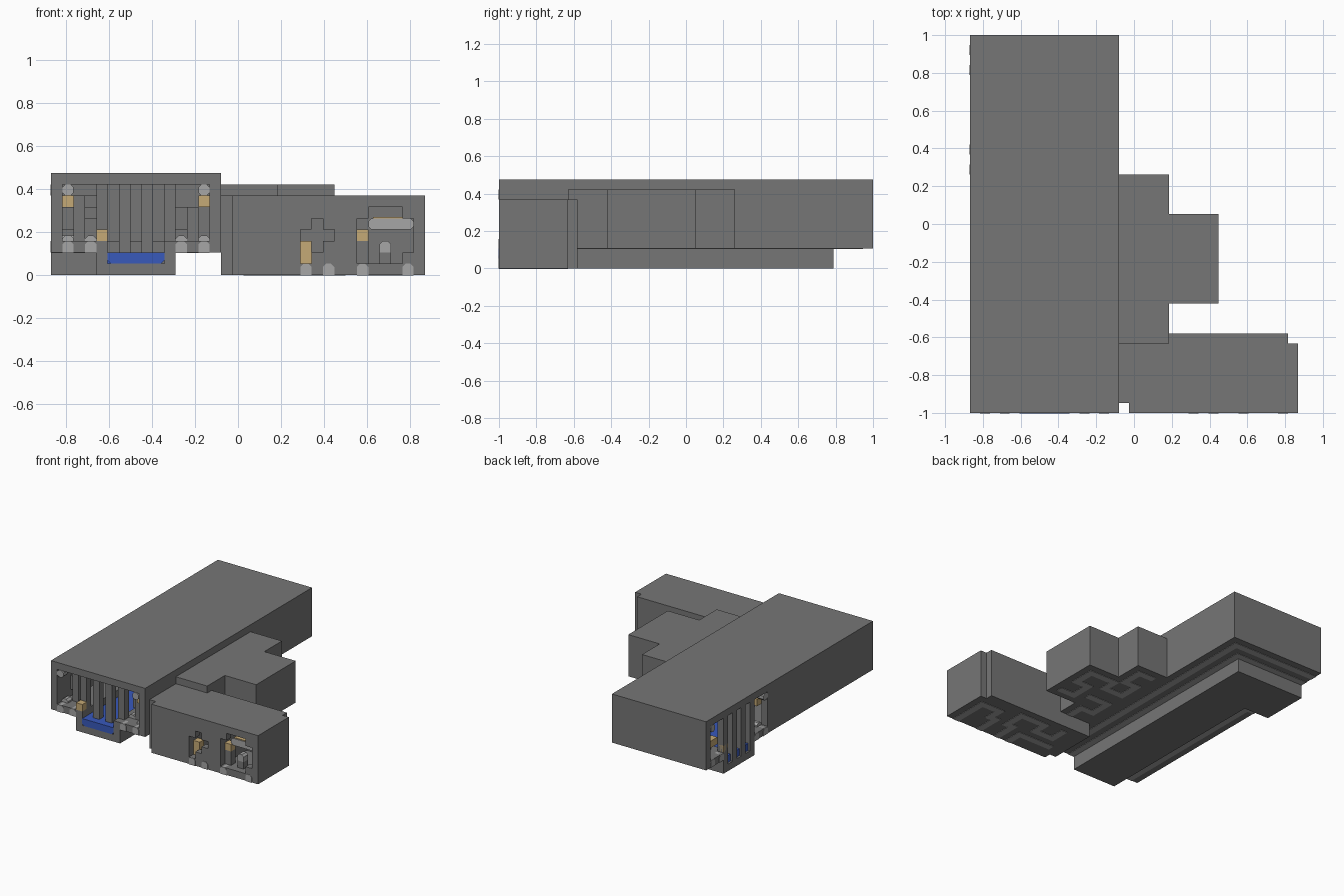
import bpy
import bmesh
from mathutils import Vector

if "Cube" in bpy.data.objects:
    bpy.data.objects.remove(bpy.data.objects["Cube"])

U = 2 / 38                       # size of one building cell
ORIGIN = Vector((16.5, 19, 0))   # cell position of the model centre


def material(name, r, g, b):
    m = bpy.data.materials.new(name)
    m.use_nodes = True
    m.diffuse_color = (r, g, b, 1)
    m.node_tree.nodes["Principled BSDF"].inputs["Base Color"].default_value = (r, g, b, 1)
    return m


STONE = material("grey stone", 0.18, 0.18, 0.18)
PALE = material("pale stone", 0.38, 0.38, 0.38)
WOOD = material("tan wood", 0.56, 0.40, 0.18)
WATER = material("blue water", 0.04, 0.10, 0.50)


def box(name, a, b, mat=STONE, axis=None, bevel_side=0):
    """Box between two cell corners; optional chamfer of the edges along one axis."""
    lo = Vector([min(p, q) for p, q in zip(a, b)])
    hi = Vector([max(p, q) for p, q in zip(a, b)])
    mid = (lo + hi) / 2
    bm = bmesh.new()
    bmesh.ops.create_cube(bm, size=1)
    for v in bm.verts:
        v.co = Vector([c * s for c, s in zip(v.co, hi - lo)]) + mid
    if axis is not None:
        edges = []
        for e in bm.edges:
            p, q = (v.co for v in e.verts)
            along = abs(p[axis] - q[axis]) > 1e-5
            if along and (p.z - mid.z) * bevel_side >= 0:
                edges.append(e)
        bmesh.ops.bevel(bm, geom=edges, offset=0.28, segments=1, affect='EDGES')
    for v in bm.verts:
        v.co = (v.co - ORIGIN) * U
    me = bpy.data.meshes.new(name)
    bm.to_mesh(me)
    bm.free()
    me.materials.append(mat)
    ob = bpy.data.objects.new(name, me)
    bpy.context.collection.objects.link(ob)
    return ob


def floor_path(name, z, points):
    """Pale inlay under a floor, following a route of cell centres."""
    for (x0, y0), (x1, y1) in zip(points, points[1:]):
        box(name, (min(x0, x1) - 0.5, min(y0, y1) - 0.5, z - 0.06),
            (max(x0, x1) + 0.5, max(y0, y1) + 0.5, z + 0.1), PALE)


# Tunnel hall: roof, walls and walkways
box("hall_roof", (0, 0, 8), (15, 38, 9))
box("hall_right_wall", (14, 0, 2), (15, 38, 8))
box("hall_left_wall", (0, 0, 2), (1, 24, 8))
box("hall_back_wall", (0, 37, 2), (15, 38, 8))
box("right_walkway", (11, 0, 2), (14, 37, 3))
box("left_walkway", (1, 0, 2), (4, 27, 3))
box("left_walkway_end", (0, 24, 2), (4, 27, 3))
box("back_walkway", (0, 34, 2), (11, 37, 3))

# Channel that turns to the left side
box("channel_bed", (4, 0, 0), (11, 34, 1))
box("channel_bed_turn", (0, 27, 0), (4, 34, 1))
box("channel_right_kerb", (10, 0, 1), (11, 34, 3))
box("channel_left_kerb", (4, 0, 1), (5, 28, 3))
box("channel_back_kerb", (0, 33, 1), (10, 34, 3))
box("channel_inner_kerb", (0, 27, 1), (4, 28, 3))
box("water", (5, -0.04, 1), (10, 33, 2), WATER, 1, -1)
box("water_turn", (0.3, 28, 1), (6, 33, 2), WATER)


# Two tunnel mouths, described by distance across, depth and height
def front(s, d, z):
    return (s, d, z)


def left(s, d, z):
    return (d, 38 - s, z)


def tunnel_mouth(side, place, axis, bar_depth, bar_bottom):
    def part(name, s, d, z, size=(1, 1, 1), mat=STONE, ax=None, bevel=0):
        box(f"{side}_{name}", place(s, d, z),
            place(s + size[0], d + size[1], z + size[2]), mat, ax, bevel)

    for s in (4, 6, 8, 10):
        part("grate_bar", s, bar_depth, bar_bottom, (1, 1, 8 - bar_bottom))
    for s in (1, 3, 11, 13):
        part("floor_stone", s, -0.05, 2, (1, 1, 1), PALE, axis, 1)
    for s in (1, 13):
        part("corner_stone", s, -0.05, 7, (1, 1, 1), PALE, axis, 0)
    # Stacked stone blocks on both sides of the grate
    for s, d, z, h in ((1, 3, 4, 2), (2, 2, 3, 4), (3, 3, 5, 1),
                       (11, 3, 4, 2), (12, 2, 3, 3), (13, 3, 3, 4)):
        part("stacked_block", s, d, z, (1, 1, h))
    for s, d in ((1, 1), (3, 2), (11, 2), (13, 1)):
        part("rubble", s, d, 3, (1, 1, 0.5), PALE, axis, 1)
    part("low_crate", 4, 0, 3, mat=WOOD)
    part("high_crate", 13, 1, 6, mat=WOOD)


tunnel_mouth("front", front, 1, 1, 2)
tunnel_mouth("left", left, 0, 0, 1)
box("left_small_crate", (1, 34, 4), (2, 36, 5), WOOD)
box("left_far_crate", (1, 27, 4), (2, 28, 5), WOOD)

# Side chamber, closed on all sides
box("chamber", (15, 7, 2), (20, 24, 8))
box("chamber_annex", (20, 11, 2), (25, 20, 8))

# Front room: solid rear, stepped corners, and a broken front wall
box("room_rear", (15, 6, 0), (32, 8, 7))
box("room_rear_right", (32, 5, 0), (33, 7, 7))
box("room_left_wall", (15, 1, 0), (16, 6, 7))
box("room_front_left", (16, 0, 0), (22, 6, 7))
box("room_front_middle", (25, 0, 0), (27, 6, 7))
box("room_front_right", (32, 0, 0), (33, 5, 7))
holes = {22: (1, 4), 23: (2, 5), 24: (3, 4), 27: (1, 5), 31: (2, 5)}
holes.update({x: (1, 6) for x in (28, 29, 30)})
for x, (low, high) in holes.items():
    box("wall_below_hole", (x, 0, 0), (x + 1, 1, low))
    box("wall_above_hole", (x, 0, high), (x + 1, 1, 7))
box("room_floor", (22, 1, 0), (32, 6, 1))
box("room_ceiling", (22, 1, 6), (32, 6, 7))
for x in (22, 24, 27, 31):
    box("room_floor_stone", (x, -0.05, 0), (x + 1, 1, 1), PALE, 1, 1)

# Furnishings inside the room
box("room_post", (22, 1, 1), (23, 2, 3), WOOD)
box("room_crate", (27, 1, 3), (28, 2, 4), WOOD)
box("crate_support", (27, 1, 1), (28, 2, 3))
box("shelf", (28, 1, 4), (32, 2, 5), PALE, 1, 0)
box("shelf_top", (28.4, 1.1, 5), (31.6, 2.5, 5.1), WOOD)
box("stool", (29, 1, 1), (30, 2, 2))
box("stool_top", (29, 1, 2), (30, 2, 3), PALE, 1, 1)

# Pale inlay paths under the floors
for name, a, b in (("outer", 13.5, 36.5), ("inner", 11.5, 34.5),
                   ("left_inner", 3.5, 26.5), ("left_outer", 1.5, 24.5)):
    floor_path(f"{name}_walkway_inlay", 2, [(a, 0.5), (a, b), (0.5, b)])
floor_path("room_inlay", 0, [(31.5, 0.5), (31.5, 5.5), (28.5, 5.5), (28.5, 3.5),
                             (27.5, 3.5), (27.5, 0.5)])
floor_path("room_inlay", 0, [(24.5, 0.5), (24.5, 3.5), (25.5, 3.5), (25.5, 6.5),
                             (21.5, 6.5), (21.5, 4.5), (18.5, 4.5), (18.5, 6.5)])
floor_path("room_inlay", 0, [(22.5, 0.5), (22.5, 2.5), (17.5, 2.5)])
floor_path("chamber_inlay", 2, [(16.5, 22.5), (18.5, 22.5), (18.5, 19.5), (16.5, 19.5),
                                (16.5, 16.5), (19.5, 16.5), (19.5, 18.5), (23.5, 18.5)])
floor_path("chamber_inlay", 2, [(23.5, 18.5), (23.5, 15.5), (21.5, 15.5), (21.5, 12.5),
                                (23.5, 12.5)])
floor_path("chamber_inlay", 2, [(19.5, 13.5), (16.5, 13.5), (16.5, 10.5), (18.5, 10.5),
                                (18.5, 8.5)])
